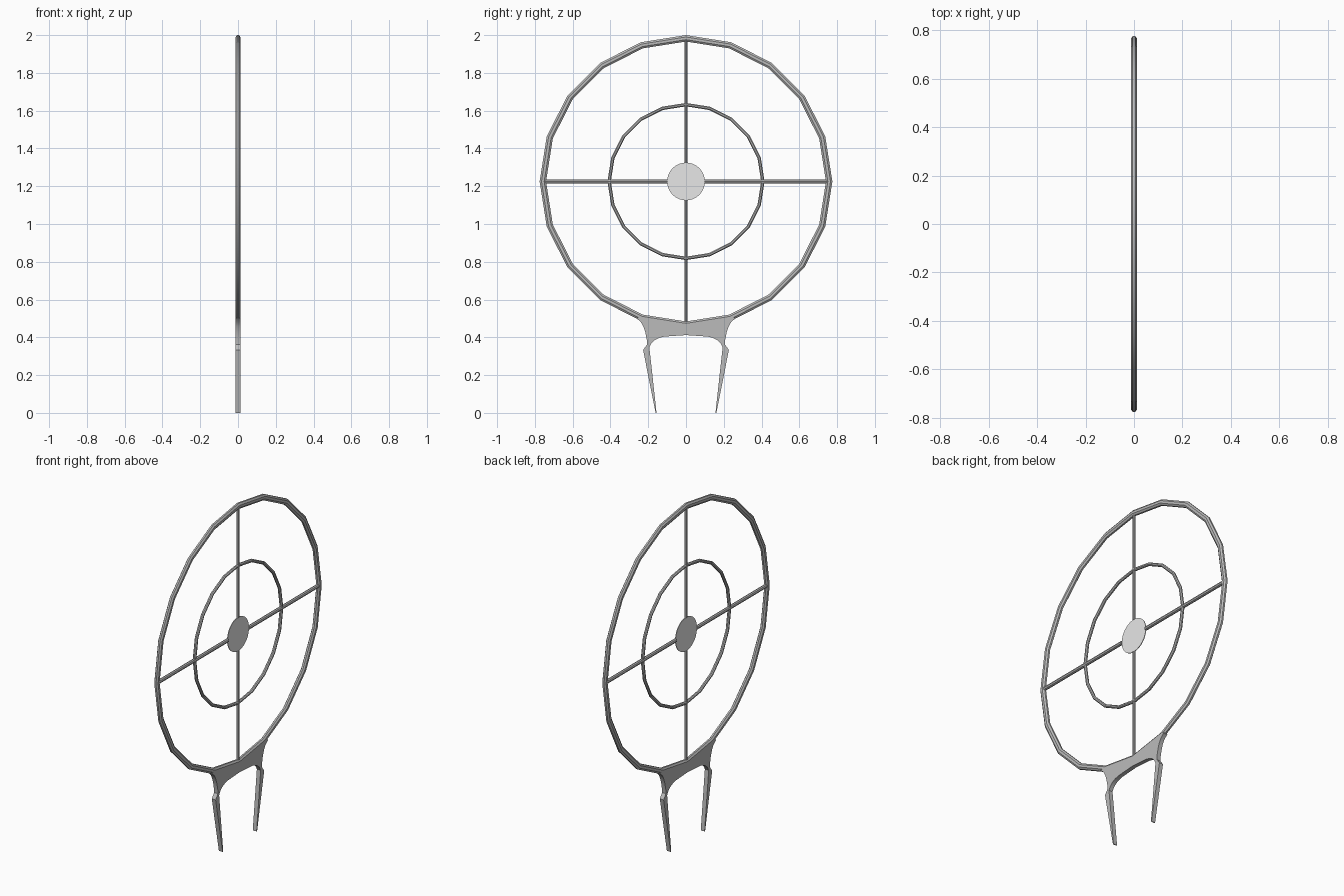
import bpy
import bmesh
from math import sin, cos, pi, radians
from mathutils import Vector

cube = bpy.data.objects.get("Cube")
if cube:
    bpy.data.objects.remove(cube)

CENTRE_Z = 1.225
HALF = 0.0125      # half thickness along x


def material(name, rgb, glow=0.0):
    m = bpy.data.materials.new(name)
    m.use_nodes = True
    m.diffuse_color = (*rgb, 1)
    shader = next(n for n in m.node_tree.nodes if n.type == 'BSDF_PRINCIPLED')
    shader.inputs["Base Color"].default_value = (*rgb, 1)
    shader.inputs["Roughness"].default_value = 0.6
    if glow:
        shader.inputs["Emission Color"].default_value = (*rgb, 1)
        shader.inputs["Emission Strength"].default_value = glow
    return m


grey = material("metal_grey", (0.5, 0.5, 0.5))
white = material("glowing_white", (1, 1, 1), 1.0)


def finish(name, bm, mat, smooth=True):
    bmesh.ops.recalc_face_normals(bm, faces=bm.faces)
    mesh = bpy.data.meshes.new(name)
    bm.to_mesh(mesh)
    bm.free()
    mesh.materials.append(mat)
    obj = bpy.data.objects.new(name, mesh)
    bpy.context.collection.objects.link(obj)
    if smooth:
        bpy.ops.object.select_all(action='DESELECT')
        obj.select_set(True)
        bpy.context.view_layer.objects.active = obj
        bpy.ops.object.shade_smooth_by_angle(angle=radians(30))
    return obj


def ring(name, outer, inner, half_x, sides=20, section=8):
    """Faceted hoop in the yz plane with a rounded section."""
    bm = bmesh.new()
    mid, rad = (outer + inner) / 2, (outer - inner) / 2
    stretch = 1 / cos(pi / section)
    loops = []
    for i in range(sides):
        a = 2 * pi * i / sides
        loop = []
        for j in range(section):
            t = 2 * pi * (j + 0.5) / section
            r = mid + rad * stretch * cos(t)
            loop.append(bm.verts.new((half_x * stretch * sin(t), r * sin(a),
                                      CENTRE_Z + r * cos(a))))
        loops.append(loop)
    for i in range(sides):
        p, q = loops[i], loops[(i + 1) % sides]
        for j in range(section):
            k = (j + 1) % section
            bm.faces.new((p[j], p[k], q[k], q[j]))
    return finish(name, bm, grey)


def spoke(name, angle, radius):
    """Thin bar from the central disc to the outer hoop."""
    direction = Vector((0, sin(angle), cos(angle)))
    start, end = 0.098, 0.755
    bm = bmesh.new()
    bmesh.ops.create_cone(bm, cap_ends=True, segments=8, radius1=radius,
                          radius2=radius, depth=end - start)
    bm.transform(direction.to_track_quat('Z', 'Y').to_matrix().to_4x4())
    bmesh.ops.translate(bm, verts=bm.verts,
                        vec=Vector((0, 0, CENTRE_Z)) + direction * (start + end) / 2)
    finish(name, bm, grey)


def plate(name, outline):
    """Flat plate cut to a yz outline."""
    bm = bmesh.new()
    face = bm.faces.new([bm.verts.new((-HALF, y, z)) for y, z in outline])
    made = bmesh.ops.extrude_face_region(bm, geom=[face])
    bmesh.ops.translate(bm, vec=(2 * HALF, 0, 0),
                        verts=[v for v in made["geom"] if isinstance(v, bmesh.types.BMVert)])
    return finish(name, bm, grey)


# Hoops
ring("outer_ring", 0.775, 0.741, HALF)
ring("inner_ring", 0.416, 0.398, 0.009)

# Cross bars
for name, angle, radius in (("top", 0, 0.008), ("left", pi / 2, 0.011),
                            ("bottom", pi, 0.008), ("right", -pi / 2, 0.011)):
    spoke(name + "_spoke", angle, radius)

# Central disc
bm = bmesh.new()
bmesh.ops.create_cone(bm, cap_ends=True, segments=40, radius1=0.1, radius2=0.1, depth=0.004)
bm.transform(Vector((1, 0, 0)).to_track_quat('Z', 'Y').to_matrix().to_4x4())
bmesh.ops.translate(bm, verts=bm.verts, vec=(0, 0, CENTRE_Z))
finish("centre_disc", bm, white)

# Mount: curved bridge and two tapering legs, mirrored about y = 0
half = [(0.234, 0.505), (0.265, 0.503), (0.24, 0.482), (0.226, 0.458), (0.215, 0.425),
        (0.207, 0.385), (0.206, 0.362), (0.227, 0.333), (0.161, 0),
        (0.156, 0), (0.194, 0.348), (0.182, 0.37), (0.164, 0.386),
        (0.142, 0.397), (0.116, 0.404)]
bridge = [(0, 0.47)] + half + [(0, 0.412)] + [(-y, z) for y, z in reversed(half)]
plate("mount", bridge)
